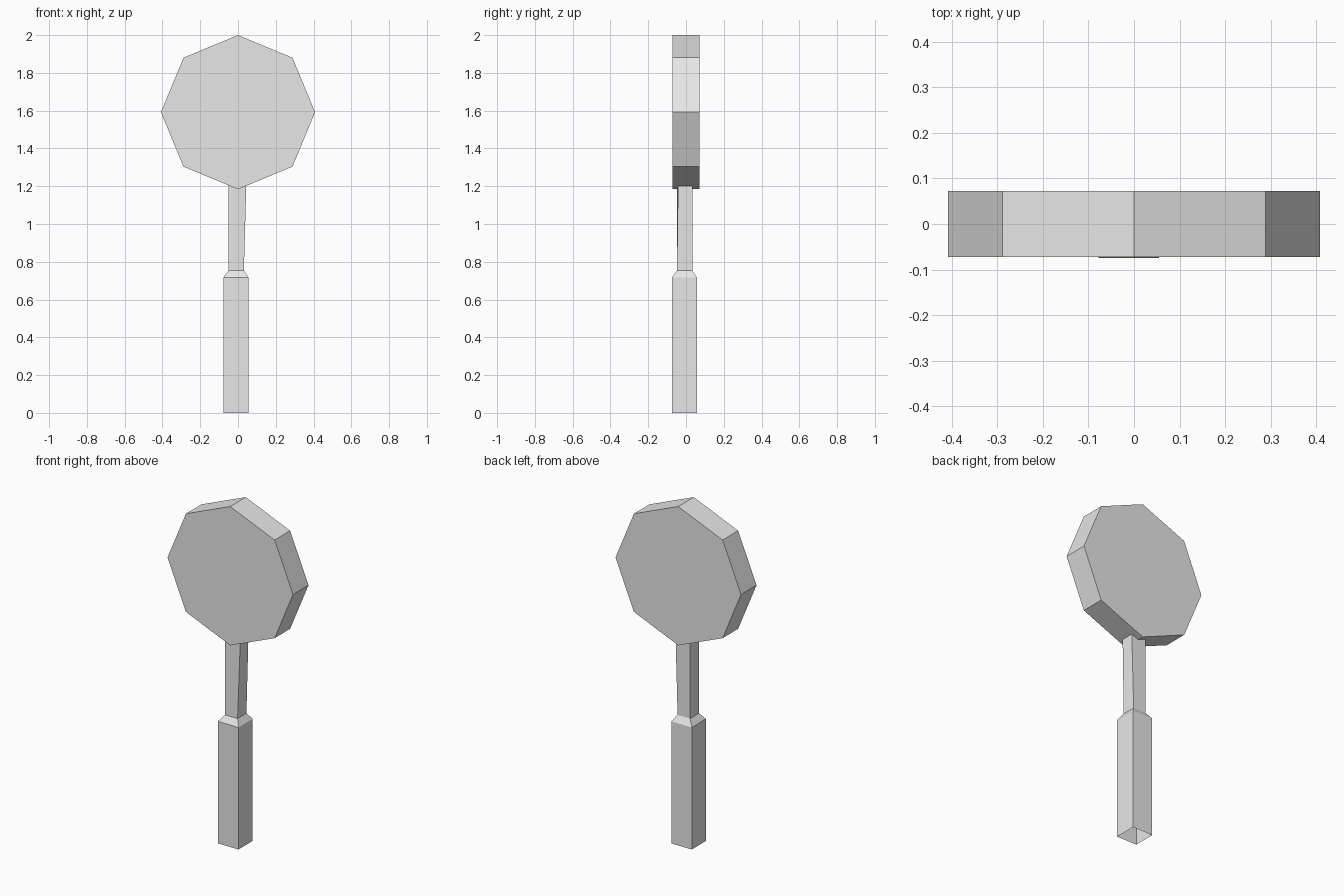
import bpy, bmesh, math
from mathutils import Matrix

cube = bpy.data.objects.get("Cube")
if cube:
    bpy.data.objects.remove(cube, do_unlink=True)

# Single plain grey material
grey = bpy.data.materials.new("plain grey")
grey.use_nodes = True
colour = (0.8, 0.8, 0.8, 1)
grey.diffuse_color = colour
grey.node_tree.nodes["Principled BSDF"].inputs["Base Color"].default_value = colour


def finish(name, bm):
    bmesh.ops.recalc_face_normals(bm, faces=bm.faces)
    mesh = bpy.data.meshes.new(name)
    bm.to_mesh(mesh)
    bm.free()
    mesh.materials.append(grey)
    obj = bpy.data.objects.new(name, mesh)
    bpy.context.collection.objects.link(obj)
    return obj


def ring(bm, x0, x1, y0, y1, z):
    return [bm.verts.new((x, y, z)) for x, y in ((x0, y0), (x1, y0), (x1, y1), (x0, y1))]


# Head: eight-sided disc standing on one corner
bm = bmesh.new()
bmesh.ops.create_cone(bm, cap_ends=True, segments=8, radius1=0.408,
                      radius2=0.408, depth=0.144)
bmesh.ops.rotate(bm, verts=bm.verts, matrix=Matrix.Rotation(math.radians(90), 3, "X"))
bmesh.ops.translate(bm, verts=bm.verts, vec=(0, 0, 1.592))
finish("head", bm)

# Handle: square grip, open underneath, bevelled shoulder, slim neck
bm = bmesh.new()
rings = [ring(bm, -0.078, 0.055, -0.074, 0.058, 0),
         ring(bm, -0.078, 0.055, -0.074, 0.058, 0.717),
         ring(bm, -0.051, 0.031, -0.048, 0.034, 0.753),
         ring(bm, -0.051, 0.044, -0.048, 0.034, 1.21)]
rings[-1][1].co.y += 0.006  # slight twist of the neck's front edge
for low, high in zip(rings, rings[1:]):
    for i in range(4):
        j = (i + 1) % 4
        bm.faces.new((low[i], low[j], high[j], high[i]))
finish("handle", bm)
